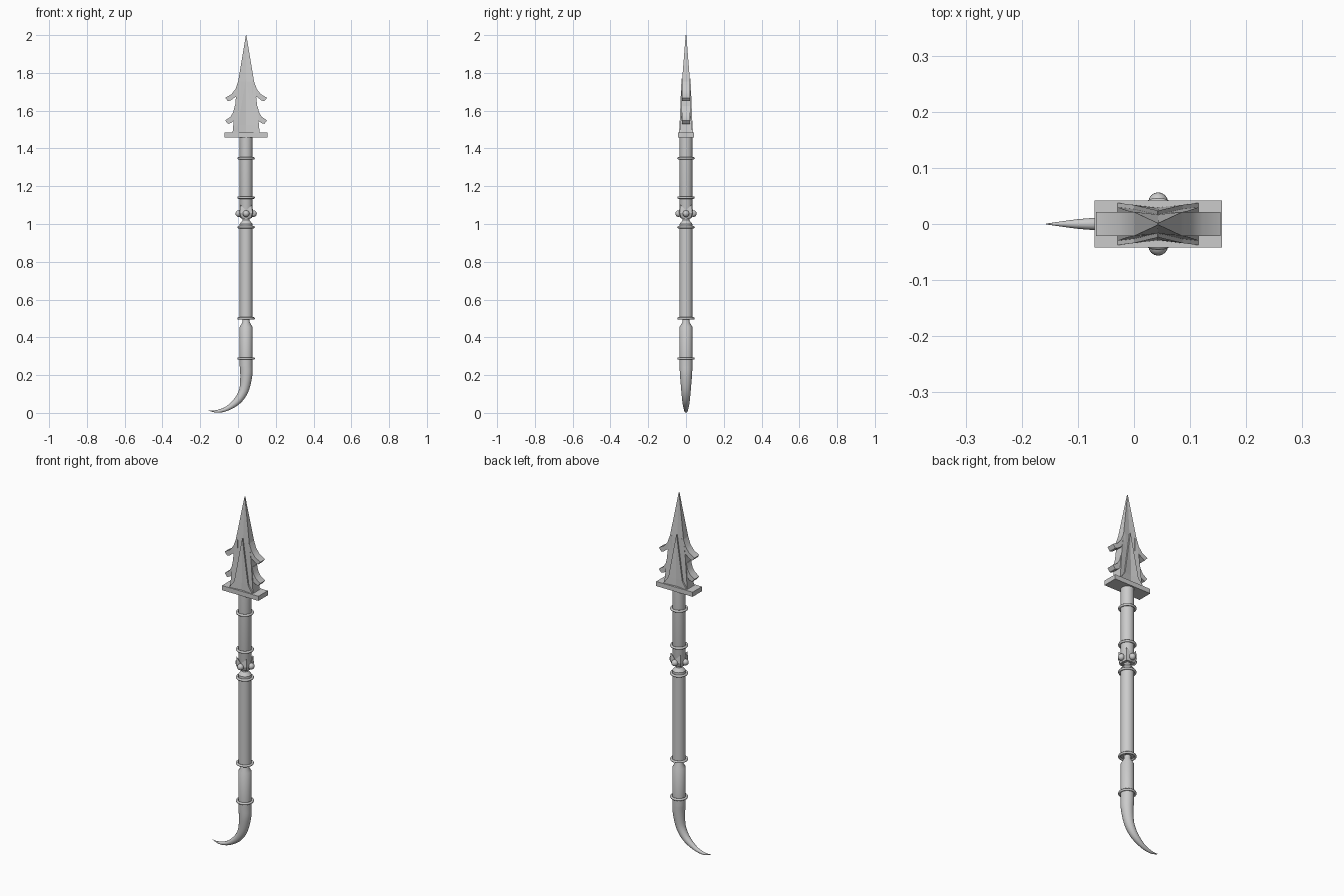
import bpy, bmesh, math
from mathutils import Vector

if "Cube" in bpy.data.objects:
    bpy.data.objects.remove(bpy.data.objects["Cube"])

CX = 0.043  # shaft axis


def finish(bm, name, smooth=False):
    bmesh.ops.recalc_face_normals(bm, faces=bm.faces)
    me = bpy.data.meshes.new(name)
    bm.to_mesh(me)
    bm.free()
    ob = bpy.data.objects.new(name, me)
    bpy.context.collection.objects.link(ob)
    if smooth:
        bpy.ops.object.select_all(action='DESELECT')
        ob.select_set(True)
        bpy.context.view_layer.objects.active = ob
        bpy.ops.object.shade_smooth_by_angle(angle=math.radians(35))
    return ob


def skin(bm, rings):
    """Bridge a list of equal-length point rings and cap both ends."""
    vr = [[bm.verts.new(p) for p in r] for r in rings]
    n = len(vr[0])
    for a, b in zip(vr, vr[1:]):
        for i in range(n):
            j = (i + 1) % n
            bm.faces.new((a[i], a[j], b[j], b[i]))
    bm.faces.new(vr[0])
    bm.faces.new(vr[-1])


def tube(name, pts, seg=24):
    """Round tube through (x, z, radius) points in the xz plane."""
    bm = bmesh.new()
    rings = []
    for i, (x, z, r) in enumerate(pts):
        a, b = pts[max(i - 1, 0)], pts[min(i + 1, len(pts) - 1)]
        t = Vector((b[0] - a[0], b[1] - a[1])).normalized()
        rings.append([(x + t.y * r * math.cos(k), r * math.sin(k), z - t.x * r * math.cos(k))
                      for k in (2 * math.pi * s / seg for s in range(seg))])
    skin(bm, rings)
    return finish(bm, name, True)


def curve_points(p, steps=4):
    """Catmull-Rom refinement of a point list."""
    p = [Vector(q) for q in p]
    out = []
    for i in range(len(p) - 1):
        a, b, c, d = p[max(i - 1, 0)], p[i], p[i + 1], p[min(i + 2, len(p) - 1)]
        for s in range(steps):
            t = s / steps
            out.append(tuple(0.5 * (2 * b + (c - a) * t + (2 * a - 5 * b + 4 * c - d) * t * t
                                    + (3 * b - a - 3 * c + d) * t ** 3)))
    return out + [tuple(p[-1])]


# Curved hook at the foot, with lower grip and neck
hook = curve_points([(CX, 0.25, .034), (.044, .2, .032), (.034, .13, .026), (.012, .083, .022),
                     (-.018, .05, .018), (-.06, .022, .012), (-.1, .0095, .0085),
                     (-.13, .0085, .0045), (-.157, .014, .0006)])
tube("hook_grip", [(CX, .505, .018), (CX, .482, .018), (CX, .455, .034), (CX, .29, .034)] + hook)

# Main and upper shaft sections
tube("main_shaft", [(CX, .5, .034), (CX, 1.0, .034), (CX, 1.02, .018), (CX, 1.04, .018)])
tube("upper_shaft", [(CX, 1.03, .026), (CX, 1.06, .034), (CX, 1.465, .034)])

# Thin binding rings
for i, z in enumerate((.288, .5, .983, 1.14, 1.348)):
    bpy.ops.mesh.primitive_torus_add(location=(CX, 0, z), major_radius=.040, minor_radius=.0065,
                                     major_segments=24, minor_segments=8)
    bpy.context.object.name = f"ring_{i + 1}"
    bpy.ops.object.shade_smooth_by_angle(angle=math.radians(50))

# Pointed collar: crown peaks on the diagonals
bm = bmesh.new()
rings = []
for r_d, z_d, r_c, z_c in ((.02, 1.03, .02, 1.03), (.036, 1.032, .030, 1.032),
                           (.047, 1.058, .039, 1.055), (.043, 1.102, .037, 1.072),
                           (.032, 1.085, .032, 1.07)):
    ring = []
    for k in range(8):
        a = k * math.pi / 4
        r, z = (r_d, z_d) if k % 2 else (r_c, z_c)
        ring.append((CX + r * math.cos(a), r * math.sin(a), z))
    rings.append(ring)
skin(bm, rings)
finish(bm, "crown_collar")

# Four studs
for k in range(4):
    a = k * math.pi / 2
    bpy.ops.mesh.primitive_uv_sphere_add(segments=16, ring_count=10, radius=.0175,
                                         location=(CX + .039 * math.cos(a), .039 * math.sin(a), 1.055))
    bpy.context.object.name = f"stud_{k + 1}"
    bpy.ops.object.shade_smooth_by_angle(angle=math.radians(50))

# Guard block under the blade
bpy.ops.mesh.primitive_cube_add(size=1, location=(CX, 0, 1.471))
bpy.context.object.name = "guard"
bpy.context.object.scale = (.227, .083, .026)


def section(z, w, t, mid):
    """Bow-tie section: thick at the edges, grooved down the middle."""
    return [(CX - w, -t, z), (CX, -mid, z), (CX + w, -t, z),
            (CX + w, t, z), (CX, mid, z), (CX - w, t, z)]


# Spear blade core and raised flared panel
for name, rows in (("blade_core", ((2.0, .001, .002, .0015), (1.755, .042, .021, .017),
                                   (1.66, .055, .024, .019), (1.48, .072, .030, .024))),
                   ("blade_panel", ((1.77, .001, .024, .023), (1.525, .043, .034, .028),
                                    (1.48, .075, .038, .029)))):
    bm = bmesh.new()
    skin(bm, [section(*r) for r in rows])
    finish(bm, name)

# Two swept barbs per side
barb = [(.03, .09), (.042, .09), (.056, .05), (.078, .022), (.111, .003),
        (.096, -.015), (.08, -.010), (.058, .007), (.03, .012)]
lower = [(.03, .08), (.060, .08), (.068, .047), (.083, .022), (.111, .003),
         (.096, -.015), (.08, -.010), (.058, .007), (.03, .012)]
for side, s in (("left", -1), ("right", 1)):
    for level, z0, prof in (("upper", 1.665, barb), ("lower", 1.545, lower)):
        bm = bmesh.new()
        skin(bm, [[(CX + s * x, y, z0 + z) for x, z in prof] for y in (-.0215, .0215)])
        finish(bm, f"{side}_{level}_barb", True)
